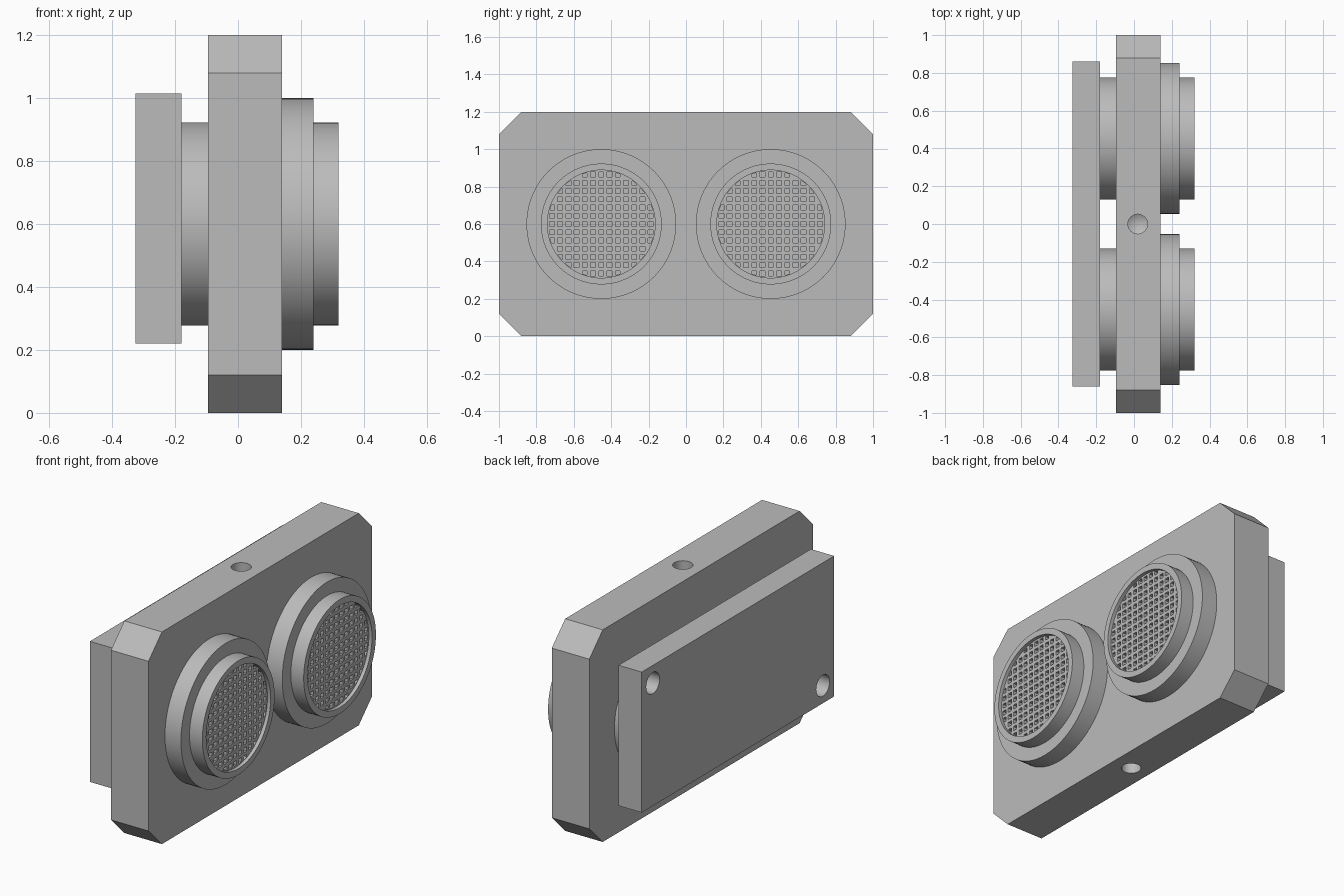
import bpy
import math
from mathutils import Matrix
import bmesh

cube = bpy.data.objects.get("Cube")
if cube:
    bpy.data.objects.remove(cube, do_unlink=True)

# One plain grey for everything
grey = bpy.data.materials.new("plain_grey")
grey.use_nodes = True
colour = (0.5, 0.5, 0.5, 1)
grey.diffuse_color = colour
grey.node_tree.nodes["Principled BSDF"].inputs["Base Color"].default_value = colour

MID_Z = 0.6
SPEAKER_Y = 0.453


def make_object(name, bm):
    bmesh.ops.recalc_face_normals(bm, faces=bm.faces)
    mesh = bpy.data.meshes.new(name)
    bm.to_mesh(mesh)
    bm.free()
    mesh.materials.append(grey)
    obj = bpy.data.objects.new(name, mesh)
    bpy.context.collection.objects.link(obj)
    return obj


def extrude_x(name, outline, x0, x1):
    """Prism along x from a (y, z) outline."""
    bm = bmesh.new()
    face = bm.faces.new([bm.verts.new((x0, y, z)) for y, z in outline])
    result = bmesh.ops.extrude_face_region(bm, geom=[face])
    verts = [v for v in result["geom"] if isinstance(v, bmesh.types.BMVert)]
    bmesh.ops.translate(bm, verts=verts, vec=(x1 - x0, 0, 0))
    return make_object(name, bm)


def lathe(name, profile, matrix, segments=64):
    """Turn (height, radius) points around the local z axis."""
    bm = bmesh.new()
    verts = [bm.verts.new((r, 0, h)) for h, r in profile]
    edges = [bm.edges.new(pair) for pair in zip(verts, verts[1:])]
    bmesh.ops.spin(bm, geom=verts + edges, cent=(0, 0, 0), axis=(0, 0, 1),
                   angle=2 * math.pi, steps=segments)
    bmesh.ops.remove_doubles(bm, verts=bm.verts, dist=1e-5)
    bmesh.ops.transform(bm, matrix=matrix, verts=bm.verts)
    return make_object(name, bm)


def along_x(y, z):
    return Matrix.Translation((0, y, z)) @ Matrix.Rotation(math.pi / 2, 4, "Y")


def boolean(obj, tool, operation="DIFFERENCE"):
    mod = obj.modifiers.new("cut", "BOOLEAN")
    mod.operation = operation
    mod.solver = "EXACT"
    mod.object = tool
    bpy.context.view_layer.objects.active = obj
    bpy.ops.object.modifier_apply(modifier=mod.name)
    bpy.data.objects.remove(tool, do_unlink=True)


def shade(obj):
    bpy.ops.object.select_all(action="DESELECT")
    obj.select_set(True)
    bpy.context.view_layer.objects.active = obj
    bpy.ops.object.shade_smooth_by_angle(angle=math.radians(30))


# Thick body with cut corners
body = extrude_x("body", [(-0.88, 0), (0.88, 0), (1, 0.12), (1, 1.08),
                          (0.88, 1.2), (-0.88, 1.2), (-1, 1.08), (-1, 0.12)],
                 -0.095, 0.14)

# Blind drilled holes in the top and bottom edges
DRILL = [(-0.23, 0), (-0.2, 0.052), (0.05, 0.052), (0.05, 0)]
for z, turn in ((1.2, 0), (0, math.pi)):
    place = Matrix.Translation((0.02, 0, z)) @ Matrix.Rotation(turn, 4, "X")
    boolean(body, lathe("drill", DRILL, place, 32))
shade(body)

# Rear mounting plate with two screw holes in opposite corners
plate = extrude_x("rear_plate", [(-0.86, 0.22), (0.86, 0.22),
                                 (0.86, 1.015), (-0.86, 1.015)], -0.325, -0.18)
SCREW = [(-0.4, 0), (-0.4, 0.06), (-0.1, 0.06), (-0.1, 0)]
for y, z in ((0.76, 0.915), (-0.76, 0.32)):
    boolean(plate, lathe("screw", SCREW, along_x(y, z), 32))
shade(plate)

# Stepped round housings, each with a recessed perforated face
FLANGE, RIM, MESH = 0.4, 0.323, 0.288
FACE_X, PITCH, HOLE = 0.3, 0.044, 0.026
HOUSING = [(0.14, 0), (0.14, FLANGE), (0.24, FLANGE), (0.24, RIM), (0.32, RIM),
           (0.32, MESH), (FACE_X, MESH), (FACE_X, 0)]
SPACER = [(-0.18, 0), (-0.18, RIM), (-0.095, RIM), (-0.095, 0)]
PUNCH = [(0.27, 0), (0.27, MESH - 0.004), (0.31, MESH - 0.004), (0.31, 0)]

for side, y in (("front", -SPEAKER_Y), ("back", SPEAKER_Y)):
    housing = lathe(side + "_housing", HOUSING, along_x(y, MID_Z), 96)
    bm = bmesh.new()
    for i in range(-6, 7):
        for j in range(-6, 7):
            if math.hypot(i, j) * PITCH < MESH:
                place = Matrix.Translation((FACE_X, y + i * PITCH, MID_Z + j * PITCH))
                bmesh.ops.create_cube(bm, size=1, matrix=place @ Matrix.Diagonal(
                    (0.1, HOLE, HOLE, 1)))
    holes = make_object("punch_holes", bm)
    boolean(holes, lathe("punch_limit", PUNCH, along_x(y, MID_Z), 96), "INTERSECT")
    boolean(housing, holes)
    shade(housing)
    shade(lathe(side + "_rear_spacer", SPACER, along_x(y, MID_Z)))
